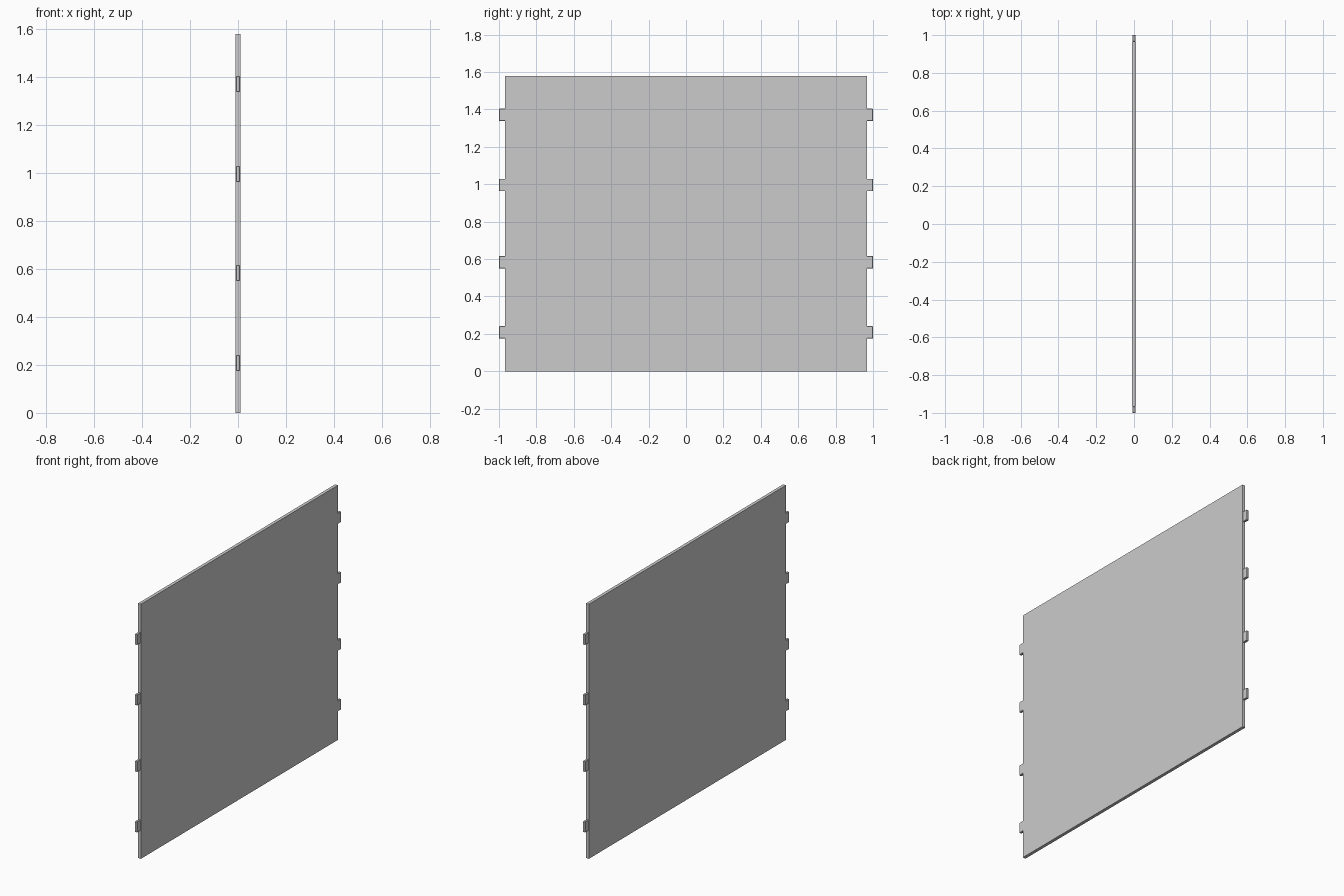
import bpy

if "Cube" in bpy.data.objects:
    bpy.data.objects.remove(bpy.data.objects["Cube"])

PANEL_HALF_Y = 0.967
HEIGHT = 1.58


def box(name, lo, hi):
    """Box spanning two opposite corners."""
    bpy.ops.mesh.primitive_cube_add(size=1)
    obj = bpy.context.object
    obj.name = name
    obj.location = [(a + b) / 2 for a, b in zip(lo, hi)]
    obj.scale = [b - a for a, b in zip(lo, hi)]
    bpy.ops.object.transform_apply(location=True, rotation=False, scale=True)
    return obj


# Thin flat shelf panel
box("panel", (-0.01, -PANEL_HALF_Y, 0), (0.01, PANEL_HALF_Y, HEIGHT))

# Four locating tabs on each side edge, slightly thinner than the panel
for i, z in enumerate((0.175, 0.55, 0.963, 1.338)):
    for side, s in (("left", -1), ("right", 1)):
        y0, y1 = sorted((s * PANEL_HALF_Y, s * 1.0))
        tab = box(f"tab_{side}_{i + 1}", (-0.008, y0, z), (0.008, y1, z + 0.066))
        # Small chamfer on the tab's outer end
        bevel = tab.modifiers.new("chamfer", 'BEVEL')
        bevel.width = 0.002
        bevel.segments = 1
